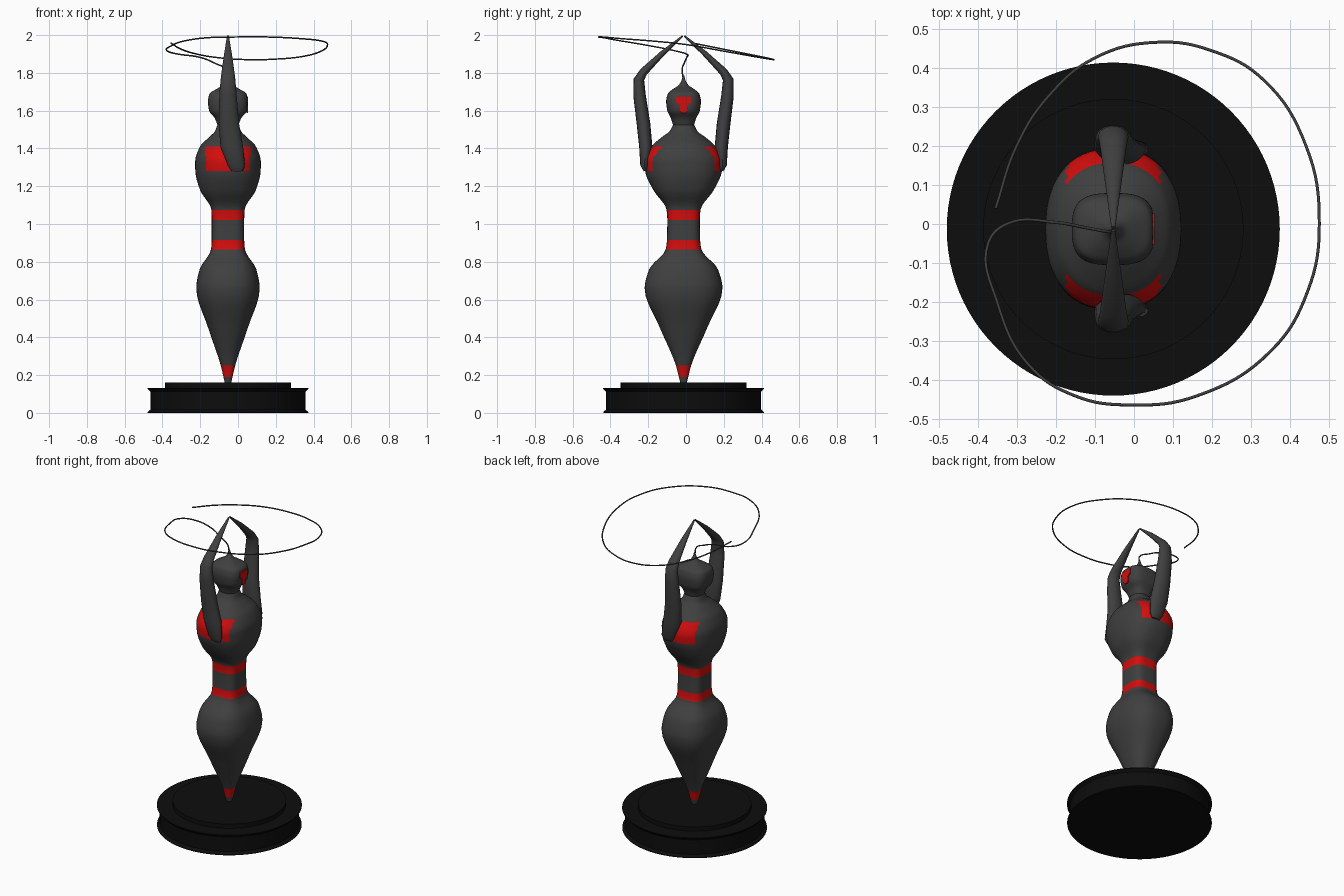
import bpy, bmesh
from math import sin, cos, pi, copysign
from mathutils import Vector

cube = bpy.data.objects.get("Cube")
if cube:
    bpy.data.objects.remove(cube)

CX, CY = -0.053, -0.013  # axis of the figure


def material(name, colour):
    m = bpy.data.materials.new(name)
    m.use_nodes = True
    m.diffuse_color = (*colour, 1)
    m.node_tree.nodes["Principled BSDF"].inputs["Base Color"].default_value = (*colour, 1)
    return m


GREY = material("dark grey", (0.05, 0.05, 0.05))
RED = material("red", (0.65, 0.004, 0.004))
BLACK = material("black", (0.004, 0.004, 0.004))


def finish(name, bm, mats, angle=None):
    bmesh.ops.recalc_face_normals(bm, faces=bm.faces)
    mesh = bpy.data.meshes.new(name)
    bm.to_mesh(mesh)
    bm.free()
    for m in mats:
        mesh.materials.append(m)
    ob = bpy.data.objects.new(name, mesh)
    bpy.context.collection.objects.link(ob)
    if angle:
        bpy.ops.object.select_all(action="DESELECT")
        ob.select_set(True)
        bpy.context.view_layer.objects.active = ob
        bpy.ops.object.shade_smooth_by_angle(angle=angle)
    return ob


def loft(rings):
    """Skin a list of closed rings and cap both ends."""
    bm = bmesh.new()
    rows = [[bm.verts.new(p) for p in r] for r in rings]
    for a, b in zip(rows, rows[1:]):
        for i in range(len(a)):
            j = (i + 1) % len(a)
            bm.faces.new((a[i], a[j], b[j], b[i]))
    bm.faces.new(rows[0][::-1])
    bm.faces.new(rows[-1])
    return bm


def smooth_keys(keys, steps):
    """Monotone cubic through rows whose first value is the parameter."""
    def slope(k, c):
        if k in (0, len(keys) - 1):
            k = min(k, len(keys) - 2)
            return (keys[k + 1][c] - keys[k][c]) / (keys[k + 1][0] - keys[k][0])
        d0, d1 = [(keys[i + 1][c] - keys[i][c]) / (keys[i + 1][0] - keys[i][0]) for i in (k - 1, k)]
        return 0 if d0 * d1 <= 0 else 2 * d0 * d1 / (d0 + d1)
    out = []
    for k in range(len(keys) - 1):
        h = keys[k + 1][0] - keys[k][0]
        for s in range(steps):
            t = s / steps
            row = [keys[k][0] + h * t]
            for c in range(1, len(keys[k])):
                a, b = keys[k][c], keys[k + 1][c]
                row.append(a + (b - a) * t * t * (3 - 2 * t)
                           + h * t * (1 - t) * ((1 - t) * slope(k, c) - t * slope(k + 1, c)))
            out.append(row)
    return out + [list(keys[-1])]


def squircle(z, rx, ry, power, limit=1.0, n=64):
    def f(v):
        return copysign(abs(v) ** (2 / power), v)
    angles = [2 * pi * i / n for i in range(n)]
    return [(CX + min(rx * f(cos(a)), limit), CY + ry * f(sin(a)), z) for a in angles]


# Body: z, half width x, half width y, squareness
body_keys = [
    (0.155, .016, .016, 2.5), (0.19, .024, .025, 2.5), (0.25, .038, .04, 2.5),
    (0.45, .105, .125, 2.5), (0.66, .168, .206, 2.5), (0.76, .15, .182, 2.6),
    (0.865, .09, .095, 3.4), (0.915, .086, .088, 3.5), (1.02, .086, .086, 3.5),
    (1.075, .088, .09, 3.3), (1.18, .148, .16, 2.6), (1.28, .173, .203, 2.3),
    (1.33, .174, .206, 2.3), (1.41, .148, .17, 2.3), (1.46, .1, .115, 2.3),
    (1.49, .07, .075, 2.4), (1.525, .056, .056, 2.5)]
bm = loft([squircle(*k) for k in smooth_keys(body_keys, 5)])
# Red ankle, waist bands and shoulder openings
for f in bm.faces:
    c = f.calc_center_median()
    band = any(lo < c.z < hi for lo, hi in ((.19, .25), (.865, .915), (1.02, 1.075)))
    shoulder = 1.28 < c.z < 1.41 and abs(c.x - CX) < .118 and abs(c.y - CY) > .1
    f.material_index = int(band or shoulder)
finish("body", bm, [GREY, RED], 0.7)

# Head with flattened face and pointed crown
head_keys = [
    (1.525, .056, .056, 2.5), (1.56, .07, .067, 2.6), (1.60, .1, .086, 3),
    (1.65, .106, .092, 3), (1.69, .098, .083, 3), (1.715, .06, .055, 2.7),
    (1.735, .028, .026, 2.2), (1.765, .009, .009, 2), (1.785, .004, .004, 2)]
finish("head", loft([squircle(*k, limit=.101) for k in smooth_keys(head_keys, 4)]), [GREY], 0.7)

# Face mark: a thin plate, wide at the top with a stem below
half = [(.0, 1.675), (.04, 1.672), (.04, 1.645), (.018, 1.628), (.02, 1.6), (.012, 1.588)]
outline = half + [(-y, z) for y, z in reversed(half[1:])]
bm = loft([[(CX + dx, CY + y, z) for y, z in outline] for dx in (.098, .1055)])
finish("face_mark", bm, [RED])

# Arms: x offset, distance from axis, z, half width, half thickness
arm_keys = [
    (.048, .203, 1.28, .03, .008), (.045, .207, 1.31, .045, .022), (.02, .2, 1.41, .06, .035),
    (.005, .212, 1.53, .054, .036), (0, .233, 1.68, .046, .033), (0, .236, 1.765, .039, .028),
    (0, .212, 1.805, .034, .022), (0, .11, 1.905, .02, .014), (0, .004, 1.996, .005, .004)]


def arm(name, side):
    rings = []
    for k, (dx, d, z, w, th) in enumerate(arm_keys):
        a, b = arm_keys[max(k - 1, 0)], arm_keys[min(k + 1, len(arm_keys) - 1)]
        along = Vector((b[1] - a[1], b[2] - a[2])).normalized()
        ring = []
        for i in range(16):
            u, v = w * cos(i * pi / 8), th * sin(i * pi / 8)
            ring.append((CX + dx + u, CY + side * (d + v * along.y), z - v * along.x))
        rings.append(ring)
    finish(name, loft(rings), [GREY], 0.7)


arm("left_arm", 1)
arm("right_arm", -1)

# Ribbon sweeping from the crown round the hands
path = [
    (-.053, -.015, 1.77), (-.06, -.02, 1.815), (-.12, -.01, 1.85), (-.2, .004, 1.882),
    (-.32, .002, 1.9), (-.373, -.05, 1.915), (-.35, -.2, 1.945), (-.27, -.36, 1.972),
    (-.15, -.44, 1.987), (-.01, -.463, 1.99), (.16, -.44, 1.99), (.35, -.325, 1.98),
    (.445, -.17, 1.968), (.474, 0, 1.95), (.44, .2, 1.915), (.33, .37, 1.885),
    (.2, .443, 1.873), (.06, .465, 1.87), (-.1, .425, 1.88), (-.22, .325, 1.9),
    (-.3, .2, 1.925), (-.354, .04, 1.957)]
curve = bpy.data.curves.new("ribbon", "CURVE")
curve.dimensions = "3D"
curve.bevel_depth = 0.004
curve.bevel_resolution = 2
curve.use_fill_caps = True
curve.resolution_u = 8
spline = curve.splines.new("BEZIER")
spline.bezier_points.add(len(path) - 1)
for p, co in zip(spline.bezier_points, path):
    p.co = co
    p.handle_left_type = p.handle_right_type = "AUTO"
curve.materials.append(GREY)
bpy.context.collection.objects.link(bpy.data.objects.new("ribbon", curve))

# Turned pedestal with flared rims and a raised step
profile = [(.425, 0), (.425, .004), (.41, .018), (.41, .112), (.426, .128), (.426, .132),
           (.333, .132), (.333, .16)]
rings = [[(CX + r * cos(i * pi / 48), CY + r * sin(i * pi / 48), z) for i in range(96)]
         for r, z in profile]
finish("pedestal", loft(rings), [BLACK], 0.5)
